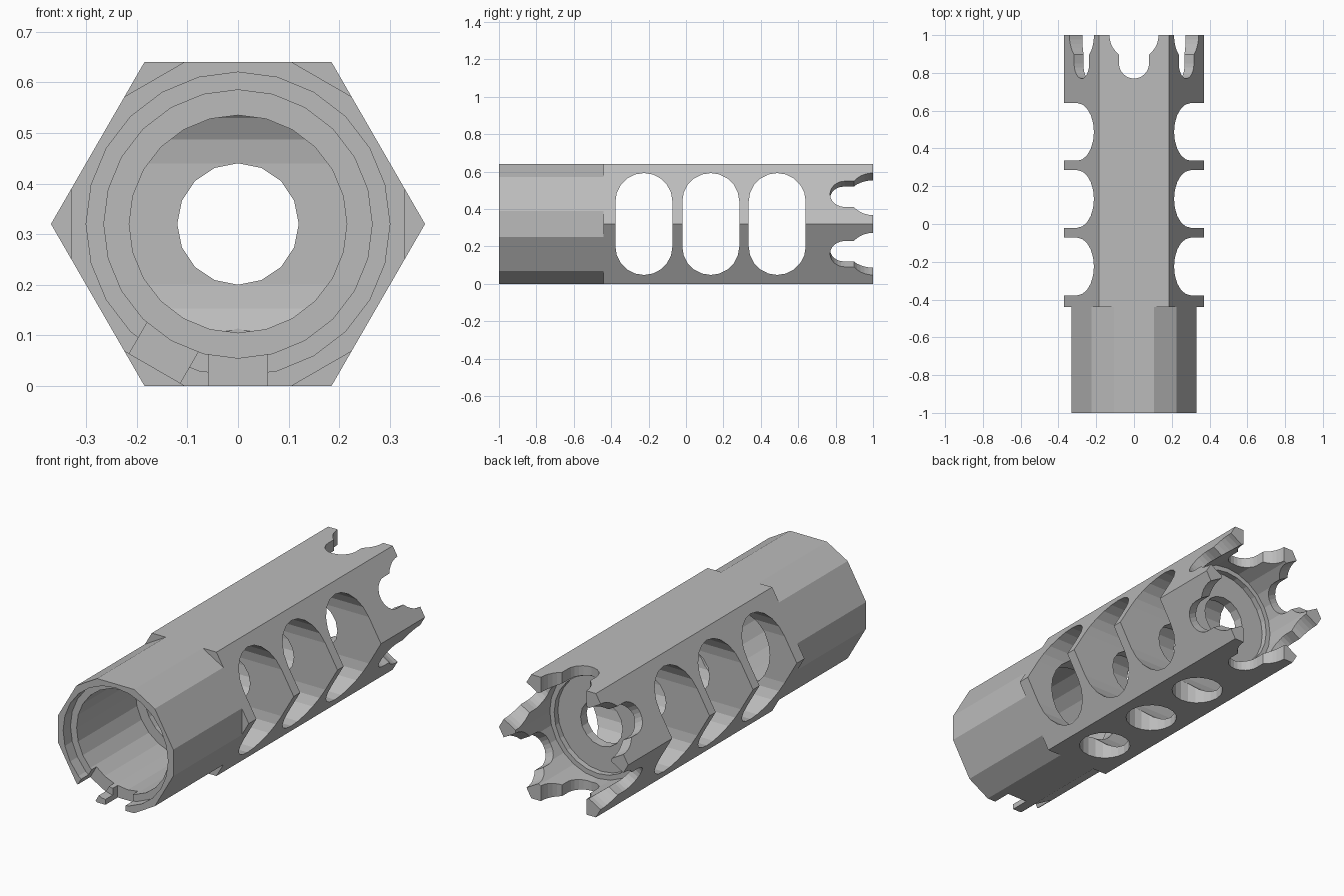
import bpy, bmesh
from math import sin, cos, radians, pi
from mathutils import Matrix, Vector

if "Cube" in bpy.data.objects:
    bpy.data.objects.remove(bpy.data.objects["Cube"], do_unlink=True)

steel = bpy.data.materials.new("grey steel")
steel.use_nodes = True
grey = (0.5, 0.5, 0.5, 1)
steel.diffuse_color = grey
steel.node_tree.nodes["Principled BSDF"].inputs["Base Color"].default_value = grey

AXIS = Vector((0, 0, 0.32))      # bore axis height
APOTHEM = 0.32
X, Y, Z = Vector((1, 0, 0)), Vector((0, 1, 0)), Vector((0, 0, 1))


def prism(name, points, low, high, u, v, w, origin=AXIS):
    """Extrude a 2D outline (u, v) from low to high along w."""
    bm = bmesh.new()
    rings = [[bm.verts.new(origin + u * a + v * b + w * h) for a, b in points]
             for h in (low, high)]
    n = len(points)
    bm.faces.new(rings[0])
    bm.faces.new(rings[1])
    for i in range(n):
        j = (i + 1) % n
        bm.faces.new((rings[0][i], rings[0][j], rings[1][j], rings[1][i]))
    bmesh.ops.recalc_face_normals(bm, faces=bm.faces)
    mesh = bpy.data.meshes.new(name)
    bm.to_mesh(mesh)
    bm.free()
    mesh.materials.append(steel)
    obj = bpy.data.objects.new(name, mesh)
    bpy.context.collection.objects.link(obj)
    return obj


def arc(radius, start, end, steps, cx=0, cy=0):
    angles = [radians(start + (end - start) * i / steps) for i in range(steps + 1)]
    return [(cx + radius * cos(a), cy + radius * sin(a)) for a in angles]


def circle(radius, sides):
    return arc(radius, 90, 450, sides)[:-1]


def box(a, b, c, d):
    return [(a, c), (b, c), (b, d), (a, d)]


def around(degrees):
    """Tangent, bore and radial directions at an angle about the bore."""
    a = radians(degrees)
    return Vector((-sin(a), 0, cos(a))), Y, Vector((cos(a), 0, sin(a)))


# Hexagonal body
body = prism("muzzle_brake_body", arc(APOTHEM / cos(pi / 6), 0, 300, 5), -1, 1, X, Z, Y)
cutters = []


def cut(*args, **kwargs):
    cutters.append(prism("cutter", *args, **kwargs))


# Trimmed corners on the front collar
for k in range(6):
    cut(box(-0.3, 0.3, -1.1, -0.44), 0.33, 0.6, *around(60 * k))

# Stepped front socket, gas passage and rear cup
for radius, sides, start, end in ((0.3, 24, -1.1, -0.94), (0.265, 24, -1.1, -0.46),
                                  (0.215, 24, -1.1, -0.25), (0.12, 16, -0.2, 0.8),
                                  (0.275, 24, 0.72, 1.1), (0.25, 24, 0.69, 1.1)):
    cut(circle(radius, sides), start, end, X, Z, Y)

# Side chambers and their round floor ports
for y in (-0.225, 0.1325, 0.4875):
    slot = arc(0.1525, 0, 180, 10, y, 0.12) + arc(0.1525, 180, 360, 10, y, -0.12)
    cut(slot, -0.6, 0.6, Y, Z, X)
    cut(circle(0.125, 20), -0.4, -0.18, X, Y, Z, origin=AXIS + Y * y)

# Keyhole notches forming the rear prongs
half = arc(0.08, -90, 0, 6, 0, 0.85) + arc(0.13, -52, 0, 5, 0, 1.0) + [(0.13, 1.1)]
keyhole = half + [(-a, b) for a, b in reversed(half[1:])]
for k in range(6):
    cut(keyhole, 0.15, 0.6, *around(30 + 60 * k))

# Locking notches in the front rim
for angle in (240, 270):
    cut(box(-0.058, 0.058, -1.1, -0.9), 0.2, 0.6, *around(angle))

# Carve everything, then drop the cutters
bpy.context.view_layer.objects.active = body
for cutter in cutters:
    mod = body.modifiers.new("carve", "BOOLEAN")
    mod.operation = "DIFFERENCE"
    mod.solver = "EXACT"
    mod.object = cutter
    bpy.ops.object.modifier_apply(modifier=mod.name)
    bpy.data.objects.remove(cutter, do_unlink=True)
